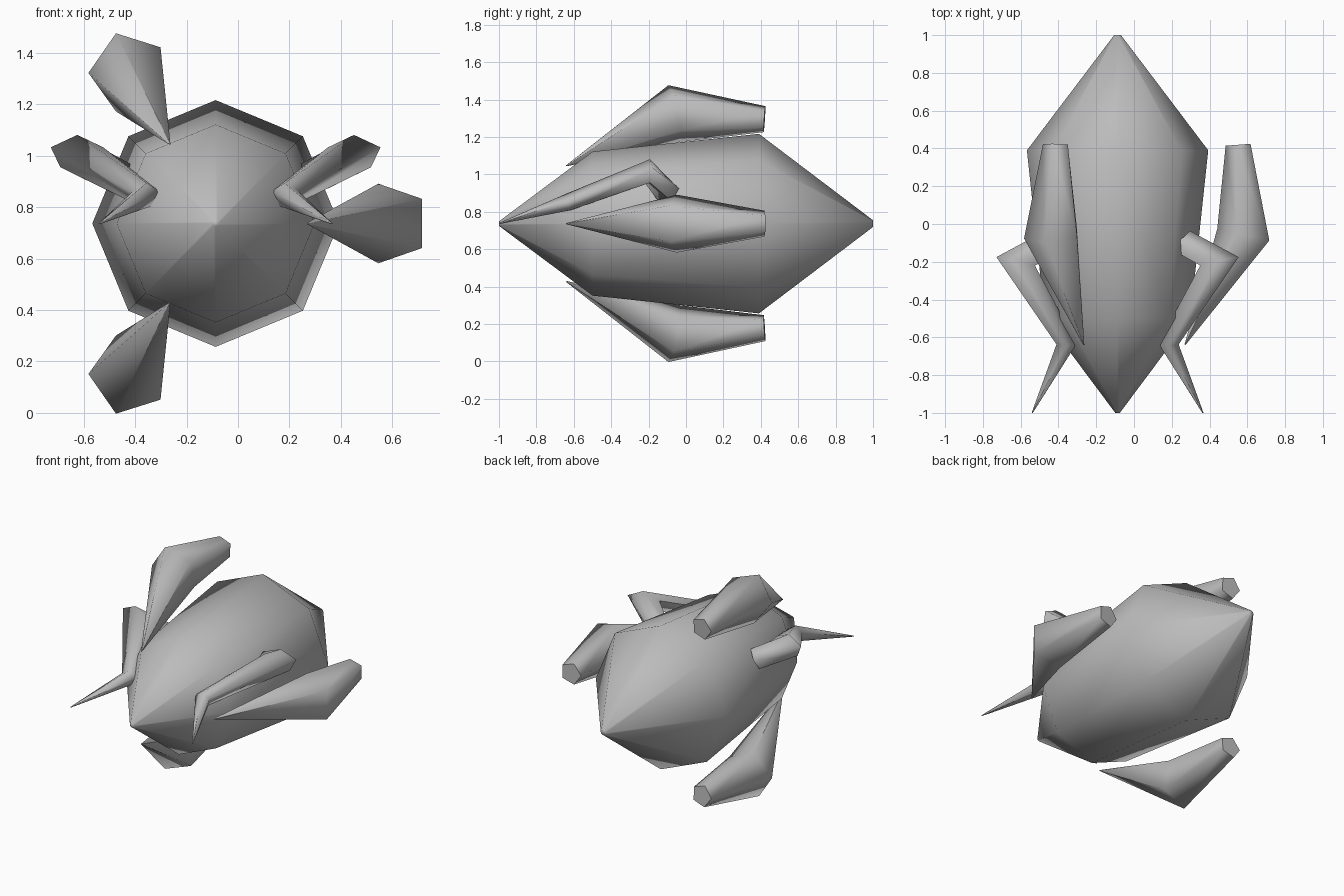
import bpy, bmesh, math
from mathutils import Vector

if "Cube" in bpy.data.objects:
    bpy.data.objects.remove(bpy.data.objects["Cube"], do_unlink=True)

# Single plain grey
grey = bpy.data.materials.new("plain_grey")
grey.use_nodes = True
grey.diffuse_color = (0.5, 0.5, 0.5, 1)
for node in grey.node_tree.nodes:
    if node.type == 'BSDF_PRINCIPLED':
        node.inputs["Base Color"].default_value = (0.5, 0.5, 0.5, 1)
        node.inputs["Roughness"].default_value = 0.7

HUB = Vector((-0.087, 0, 0.737))  # centre line of the hull


def tapered_tube(name, path, radii, sides, phase, ref, sharp=75):
    """Loft mitred polygon rings along a path given relative to HUB."""
    pts = [Vector(p) for p in path]
    steps = [(b - a).normalized() for a, b in zip(pts, pts[1:])]
    bm = bmesh.new()
    rings = []
    for i, (p, r) in enumerate(zip(pts, radii)):
        before, after = steps[max(i - 1, 0)], steps[min(i, len(steps) - 1)]
        t = (before + after).normalized()
        e1 = (ref - t * t.dot(ref)).normalized()
        e2 = e1.cross(t) / t.dot(after)
        ring = []
        for k in range(sides):
            a = math.radians(phase) + math.tau * k / sides
            ring.append(bm.verts.new(p + r * (e1 * math.cos(a) + e2 * math.sin(a))))
        rings.append(ring)
    for low, high in zip(rings, rings[1:]):
        for k in range(sides):
            n = (k + 1) % sides
            bm.faces.new((low[k], low[n], high[n], high[k]))
    bm.faces.new(rings[0])
    bm.faces.new(rings[-1])
    bmesh.ops.recalc_face_normals(bm, faces=bm.faces)
    mesh = bpy.data.meshes.new(name)
    bm.to_mesh(mesh)
    bm.free()
    mesh.materials.append(grey)
    obj = bpy.data.objects.new(name, mesh)
    obj.location = HUB
    bpy.context.collection.objects.link(obj)
    bpy.ops.object.select_all(action='DESELECT')
    obj.select_set(True)
    bpy.context.view_layer.objects.active = obj
    bpy.ops.object.shade_smooth_by_angle(angle=math.radians(sharp))
    return obj


X, Z = Vector((1, 0, 0)), Vector((0, 0, 1))

# Eight-sided hull, pointed at both ends
tapered_tube("hull", [(0, -1, 0), (0, -0.5, 0), (0, 0.39, 0), (0, 1, 0)],
             [0.012, 0.385, 0.48, 0.018], 8, 0, X)

# Three five-sided pods spaced evenly round the hull
for label, degrees in (("left", 0), ("upper_right", 120), ("lower_right", 240)):
    a = math.radians(degrees)
    path = [(d * math.cos(a), y, d * math.sin(a))
            for d, y in ((0.357, -0.64), (0.68, -0.06), (0.645, 0.42))]
    tapered_tube(label + "_pod", path, [0.003, 0.156, 0.073], 5, 36, X)

# Jointed claw arms, mirrored across the hull
arms = tapered_tube("claw_arms",
                    [(0.36, -0.1, 0.17), (0.54, -0.2, 0.275),
                     (0.27, -0.63, 0.11), (0.452, -1, 0)],
                    [0.07, 0.07, 0.05, 0.003], 5, 0, Z)
mirror = arms.modifiers.new("mirror", 'MIRROR')
mirror.use_axis[0] = True
mirror.use_clip = False
